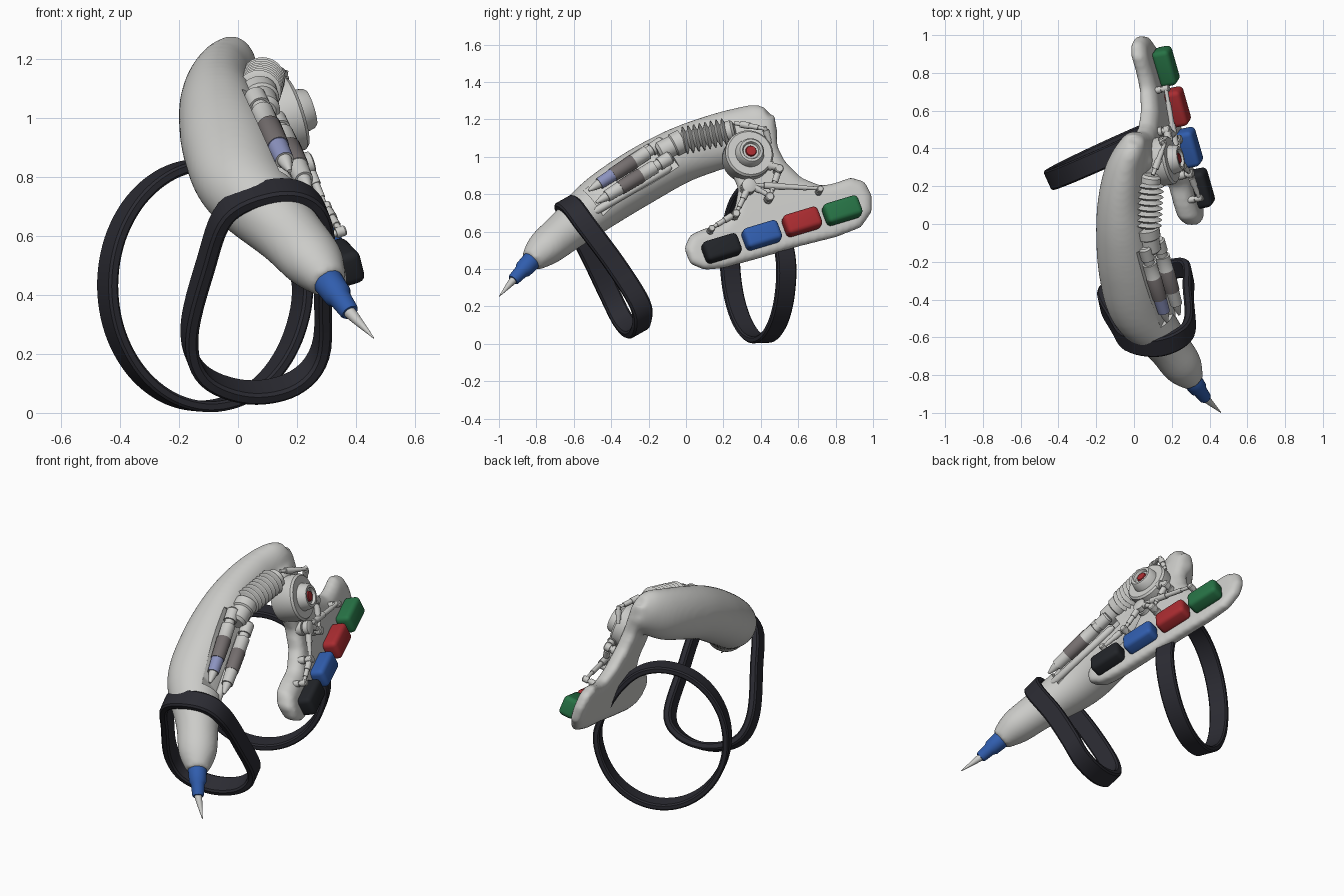
import bpy, bmesh
from math import sin, cos, pi, radians
from mathutils import Vector, Matrix

cube = bpy.data.objects.get("Cube")
if cube:
    bpy.data.objects.remove(cube, do_unlink=True)

COLOURS = {
    "light_grey": (0.60, 0.60, 0.58), "strap_black": (0.024, 0.024, 0.032),
    "button_black": (0.016, 0.018, 0.022), "blue": (0.03, 0.11, 0.42),
    "red": (0.40, 0.025, 0.03), "green": (0.02, 0.17, 0.06),
    "dark_grey": (0.18, 0.16, 0.16), "lavender": (0.26, 0.29, 0.52),
}
MATS = {}
for label, rgb in COLOURS.items():
    m = bpy.data.materials.new(label)
    m.use_nodes = True
    m.diffuse_color = (*rgb, 1)
    bsdf = next(n for n in m.node_tree.nodes if n.type == 'BSDF_PRINCIPLED')
    bsdf.inputs["Base Color"].default_value = (*rgb, 1)
    bsdf.inputs["Roughness"].default_value = 0.6
    MATS[label] = m


def smooth(ob):
    bpy.ops.object.select_all(action='DESELECT')
    ob.select_set(True)
    bpy.context.view_layer.objects.active = ob
    bpy.ops.object.shade_smooth_by_angle(angle=radians(35))


def make(name, bm, mats):
    bmesh.ops.recalc_face_normals(bm, faces=bm.faces)
    me = bpy.data.meshes.new(name)
    bm.to_mesh(me)
    bm.free()
    for label in mats:
        me.materials.append(MATS[label])
    ob = bpy.data.objects.new(name, me)
    bpy.context.collection.objects.link(ob)
    smooth(ob)
    return ob


def loft(bm, rings, closed=False, index=None):
    """Skin a list of point rings; index gives a material slot per span."""
    vs = [[bm.verts.new(p) for p in ring] for ring in rings]
    n = len(vs[0])
    spans = len(vs) if closed else len(vs) - 1
    for i in range(spans):
        a, b = vs[i], vs[(i + 1) % len(vs)]
        for j in range(n):
            k = (j + 1) % n
            f = bm.faces.new((a[j], a[k], b[k], b[j]))
            f.material_index = index[i] if index else 0
    if not closed:
        for ring, slot in ((vs[0], 0), (vs[-1], -1)):
            f = bm.faces.new(ring)
            f.material_index = index[slot] if index else 0


def spline(points, closed):
    """Smooth curve through points of any dimension."""
    pts = [Vector(p) for p in points]
    n = len(pts)
    pick = (lambda i: pts[i % n]) if closed else (lambda i: pts[min(max(i, 0), n - 1)])
    path = []
    for i in range(n if closed else n - 1):
        a, b, c, d = (pick(i + k) for k in (-1, 0, 1, 2))
        for s in range(6):
            t = s / 6
            path.append(.5 * (2 * b + (c - a) * t + (2 * a - 5 * b + 4 * c - d) * t * t
                              + (3 * b - a - 3 * c + d) * t ** 3))
    return path if closed else path + [pts[-1]]


def lathe(name, a, b, profile, colours=None, sides=24):
    """Turned part from a to b; profile holds (fraction, radius)."""
    a, b = Vector(a), Vector(b)
    q = (b - a).to_track_quat('Z', 'Y')
    rings = [[a.lerp(b, t) + q @ Vector((r * cos(2 * pi * j / sides), r * sin(2 * pi * j / sides), 0))
              for j in range(sides)] for t, r in profile]
    colours = colours or ["light_grey"] * (len(profile) - 1)
    used = list(dict.fromkeys(colours))
    bm = bmesh.new()
    loft(bm, rings, index=[used.index(c) for c in colours])
    return make(name, bm, used)


# Hand plate plane: a point on it from y and z, moved out along x
NORMAL = Vector((1, 0.19, 0.32)).normalized()


def on_plate(y, z, out=0.0):
    return Vector((0.47 - 0.19 * y - 0.32 * z + out, y, z))


# Body shell: swept forearm fused with the hand plate
ARM = [  # x, y, z, half width, half height
    (.31, -.83, .44, .062, .062), (.258, -.755, .51, .106, .098), (.172, -.635, .608, .118, .114),
    (.03, -.45, .76, .158, .143), (-.025, -.25, .89, .162, .152), (-.06, -.05, 1.0, .142, .15),
    (-.07, .12, 1.065, .122, .15), (-.05, .28, 1.115, .105, .147), (-.01, .40, 1.17, .08, .12),
    (.005, .455, 1.20, .05, .08),
]
OUTLINE = [
    (.47, 1.22), (.48, 1.05), (.52, .97), (.61, .88), (.72, .835), (.80, .85), (.88, .88), (.95, .86),
    (.985, .79), (.985, .71), (.93, .63), (.8, .58), (.6, .53), (.4, .47), (.2, .415), (.1, .405), (.03, .435),
    (0, .51), (.03, .575), (.1, .605), (.2, .635), (.27, .72), (.29, .83), (.25, .92), (.24, 1.0), (.31, 1.14),
]
bm = bmesh.new()
stations = spline(ARM, False)
centres = [Vector(s[:3]) for s in stations]
rings = []
for i, s in enumerate(stations):
    t = (centres[min(i + 1, len(centres) - 1)] - centres[max(i - 1, 0)]).normalized()
    side = t.cross(Vector((0, 0, 1))).normalized()
    up = side.cross(t)
    rings.append([centres[i] + side * s[3] * cos(k * pi / 16) + up * s[4] * sin(k * pi / 16) for k in range(32)])
loft(bm, rings)
rings = []
for inset, off in ((.02, -.055), (-.01, -.028), (-.01, .028), (.02, .055)):
    ring = []
    for i, (y, z) in enumerate(OUTLINE):
        p, q = OUTLINE[i - 1], OUTLINE[(i + 1) % len(OUTLINE)]
        inward = Vector((q[1] - p[1], p[0] - q[0])).normalized() * inset
        ring.append(on_plate(y + inward.x, z + inward.y, off * (1.08 - .35 * y)))
    rings.append(ring)
loft(bm, rings)
body = make("body_shell", bm, ["light_grey"])

# Trough for the pistons, cut into the forearm
PISTONS = [((.055, -.12, 1.08), (.175, -.52, .82)), ((.125, -.08, 1.0), (.24, -.48, .755))]
along = (Vector(PISTONS[0][1]) - Vector(PISTONS[0][0])).normalized()
outward = Vector((1, 0, .4))
outward = (outward - along * outward.dot(along)).normalized()
across = outward.cross(along)
middle = sum((Vector(p) for pair in PISTONS for p in pair), Vector()) / 4


def oriented(x, y, z, centre):
    return Matrix.Translation(centre) @ Matrix((x, y, z)).transposed().to_4x4()


bm = bmesh.new()
bmesh.ops.create_cube(bm, size=1, matrix=oriented(along, across, outward,
                                                  middle + outward * .05 - across * .015)
                      @ Matrix.Diagonal((.5, .24, .2, 1)))
cutter = make("trough_cutter", bm, [])
cutter.hide_render = True

remesh = body.modifiers.new("fuse", 'REMESH')
remesh.mode = 'VOXEL'
remesh.voxel_size = 0.013
relax = body.modifiers.new("relax", 'SMOOTH')
relax.factor = 0.5
relax.iterations = 12
cut = body.modifiers.new("trough", 'BOOLEAN')
cut.operation = 'DIFFERENCE'
cut.solver = 'EXACT'
cut.object = cutter
bpy.context.view_layer.update()
fused = bpy.data.meshes.new_from_object(body.evaluated_get(bpy.context.evaluated_depsgraph_get()))
body.modifiers.clear()
body.data = fused
body.data.materials.clear()
body.data.materials.append(MATS["light_grey"])
bpy.data.objects.remove(cutter, do_unlink=True)
smooth(body)

# Nose: blue collar and pointed tip
lathe("nose_collar", (.298, -.815, .455), (.38, -.925, .34),
      [(0, .044), (.1, .052), (.5, .048), (.6, .038), (.95, .033), (1, .028)], ["blue"] * 5)
lathe("nose_spike", (.375, -.92, .345), (.46, -.998, .254), [(0, .022), (.3, .017), (1, .002)])

# Pistons in the trough, with a rail below
for i, (a, b) in enumerate(PISTONS):
    sleeve = ["light_grey"] * 6 + ["dark_grey"] * 2 + [("lavender", "light_grey")[i]] * 2 + ["light_grey"] * 3
    lathe("piston_%d" % (i + 1), a, b,
          [(0, .028), (.02, .036), (.16, .036), (.16, .028), (.22, .028), (.22, .038), (.4, .038),
           (.41, .041), (.68, .038), (.68, .035), (.86, .032), (.86, .025), (.92, .02), (1, .007)], sleeve)
lathe("trough_rail", (.205, -.5, .70), (.085, -.08, .945), [(0, .01), (.05, .022), (.95, .022), (1, .01)])

# Spring and its end collars
lathe("spring_collar", (.09, -.15, 1.02), (.07, -.02, 1.085),
      [(0, .04), (.1, .055), (.6, .055), (.65, .064), (1, .064)])
COILS = 8
lathe("spring", (.07, -.02, 1.085), (.085, .22, 1.135),
      [(i / (COILS * 8), .06 - .016 * cos(2 * pi * i / 8)) for i in range(COILS * 8 + 1)])
lathe("spring_cap", (.085, .22, 1.135), (.09, .26, 1.145), [(0, .055), (.7, .055), (1, .04)])

# Round joint drum with red centre
hub = on_plate(.35, 1.035, .175)
lathe("joint_drum", hub - NORMAL * .19, hub,
      [(0, .12), (.1, .13), (.68, .13), (.74, .12), (.74, .078), (.95, .07), (1, .062), (1, .048),
       (.92, .042), (.92, .03), (.97, .026), (.98, .004)], ["light_grey"] * 9 + ["red"] * 2, 40)

# Linkage rods and pivots over the plate
PIVOTS = {"drum_foot": (.34, .85, .04), "elbow": (.27, .70, .022), "front": (.14, .62, .018),
          "centre": (.45, .79, .024), "rear": (.72, .83, .018), "hook": (.5, .94, .024)}
for label, (y, z, r) in PIVOTS.items():
    top = on_plate(y, z, .12)
    lathe(label + "_pivot", top - NORMAL * .1, top,
          [(0, r), (.55, r), (.55, r * .7), (.65, r * .7), (.65, r), (.95, r), (1, r * .8)], sides=16)


def rod(name, a, b, r=.014):
    lathe(name, a, b, [(0, r * .8), (.2, r * .8), (.2, r * 1.3), (.5, r * 1.3), (.5, r), (.8, r),
                       (.8, r * .75), (1, r * .75)], sides=12)


for p, q in (("drum_foot", "elbow"), ("elbow", "front"), ("drum_foot", "centre"),
             ("drum_foot", "rear"), ("hook", "centre")):
    rod(p + "_to_" + q + "_rod", on_plate(*PIVOTS[p][:2], .1), on_plate(*PIVOTS[q][:2], .1))
rod("hook_arm", on_plate(.42, .96, .1), on_plate(.5, .94, .1), .02)
rod("upper_bar", (.1, .26, 1.18), (.16, .42, 1.15))
rod("upper_bar_end", (.16, .42, 1.16), (.14, .45, 1.07))

# Four coloured buttons along the plate
run = (on_plate(1, .30) - on_plate(0, 0)).normalized()
across_plate = NORMAL.cross(run).normalized()
for label, colour, y, z in (("front", "button_black", .19, .51), ("second", "blue", .405, .58),
                            ("third", "red", .62, .652), ("rear", "green", .835, .712)):
    bm = bmesh.new()
    bmesh.ops.create_cube(bm, size=1, matrix=oriented(run, across_plate, run.cross(across_plate),
                                                      on_plate(y, z, .085))
                          @ Matrix.Diagonal((.2, .115, .095, 1)))
    bmesh.ops.bevel(bm, geom=bm.edges[:], offset=.026, segments=4, profile=.5, affect='EDGES')
    make(label + "_button", bm, [colour])


# Flat elastic straps
def strap(name, points, axis, half_width, half_thick):
    path = spline(points, True)
    axis = Vector(axis).normalized()
    w, h, e = half_width, half_thick, half_thick * .45
    section = [(w, h - e), (w - e, h), (e - w, h), (-w, h - e), (-w, e - h), (e - w, -h), (w - e, -h), (w, e - h)]
    rings = []
    for i, p in enumerate(path):
        out = (path[(i + 1) % len(path)] - path[i - 1]).cross(axis).normalized()
        rings.append([p + axis * u + out * v for u, v in section])
    bm = bmesh.new()
    loft(bm, rings, closed=True)
    make(name, bm, ["strap_black"])


U, V, C = Vector((.33, .15, 0)), Vector((0, -.015, .41)), Vector((-.112, .385, .432))
loop = []
for k in range(16):
    c, s = cos(k * pi / 8), sin(k * pi / 8)
    loop.append(C + U * c * (1 - .24 * max(0, s) * max(0, c)) + V * s)
strap("rear_strap", loop, U.cross(V), .055, .018)
strap("front_strap", [(.11, -.65, .75), (.235, -.61, .735), (.295, -.535, .635), (.288, -.375, .42),
                      (.28, -.245, .21), (.19, -.24, .1), (.03, -.28, .07), (-.12, -.34, .13), (-.165, -.41, .27),
                      (-.11, -.52, .5), (-.04, -.62, .68)], (-.19, .87, .49), .056, .022)
